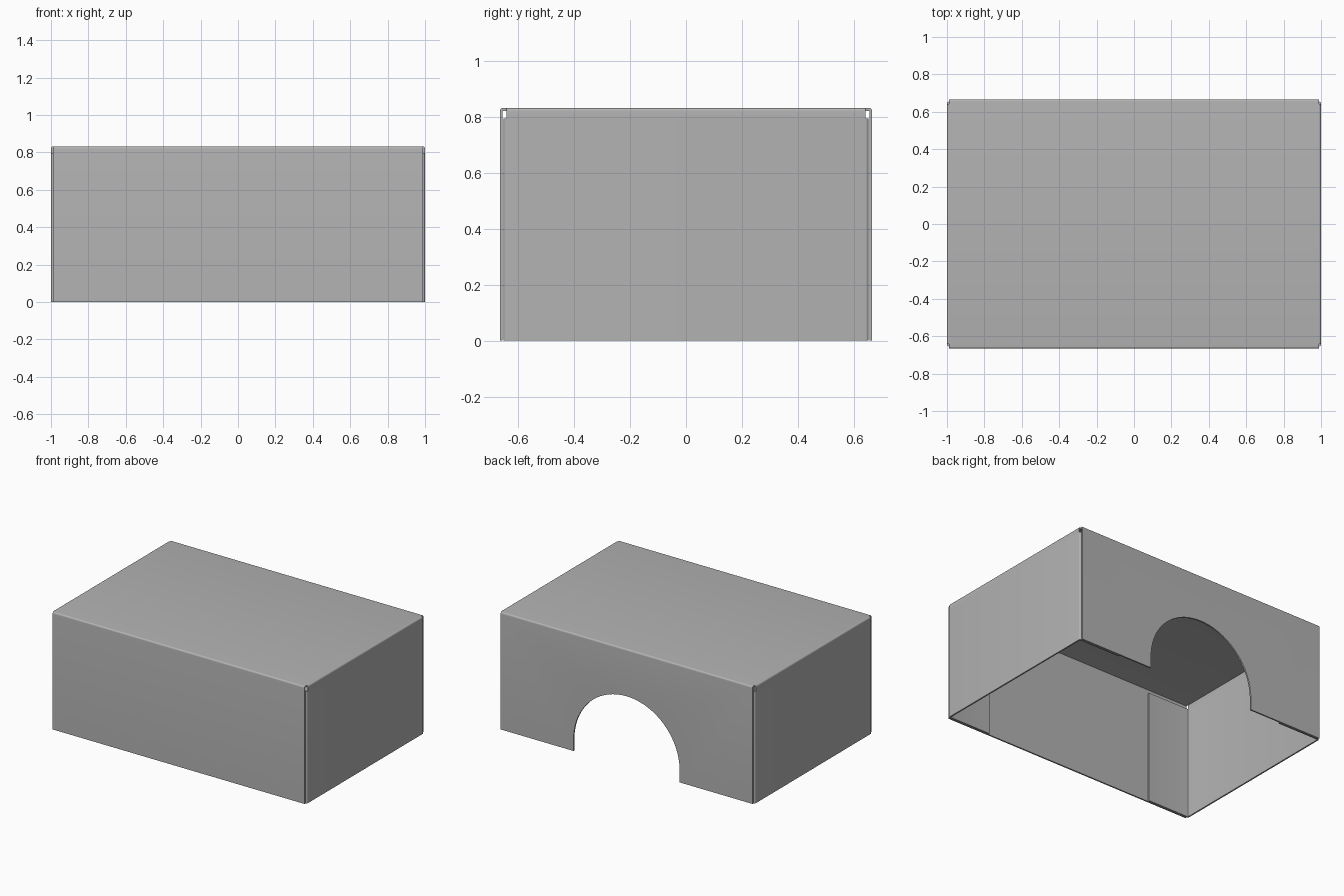
import bpy, bmesh, math
from mathutils import Vector

old = bpy.data.objects.get("Cube")
if old:
    bpy.data.objects.remove(old, do_unlink=True)

LENGTH, DEPTH, HEIGHT = 2.0, 1.333, 0.833
SHEET = 0.0104          # metal thickness
BEND = 0.0115           # outer bend radius
TAB = 0.333             # width of the inner corner tabs
TAB_TOP = 0.795         # height of the tabs, leaving a relief gap above
ARCH_R, ARCH_BASE = 0.4167, 0.083

metal = bpy.data.materials.new("grey metal")
metal.use_nodes = True
colour = (0.45, 0.45, 0.45, 1)
metal.diffuse_color = colour
metal.node_tree.nodes["Principled BSDF"].inputs["Base Color"].default_value = colour


def bent_outline(corners, steps=6):
    """Closed outline of a sheet whose outer face follows corners, with rounded bends."""
    pts = [Vector(c) for c in corners]
    right = lambda d: Vector((d.y, -d.x))
    rows = []
    for i, p in enumerate(pts):
        d_in = (p - pts[i - 1]).normalized() if i else (pts[1] - p).normalized()
        d_out = (pts[i + 1] - p).normalized() if i + 1 < len(pts) else d_in
        if d_in.dot(d_out) > 0.9:
            rows.append((p, right(d_in)))
            continue
        centre = p - d_in * BEND + d_out * BEND
        for k in range(steps + 1):
            a = math.pi / 2 * k / steps
            out = -d_out * math.cos(a) + d_in * math.sin(a)
            rows.append((centre + out * BEND, -out))
    outer = [p for p, n in rows]
    inner = [p + n * SHEET for p, n in rows]
    return outer + inner[::-1]


def extrude(name, outline, place, start, end):
    """Extrude a 2D outline; place(a, b, depth) gives the 3D position."""
    bm = bmesh.new()
    ends = [[bm.verts.new(place(p[0], p[1], d)) for p in outline] for d in (start, end)]
    n = len(outline)
    for ring in ends:
        bm.faces.new(ring)
    for i in range(n):
        j = (i + 1) % n
        bm.faces.new((ends[0][i], ends[0][j], ends[1][j], ends[1][i]))
    bmesh.ops.recalc_face_normals(bm, faces=bm.faces)
    mesh = bpy.data.meshes.new(name)
    bm.to_mesh(mesh)
    bm.free()
    obj = bpy.data.objects.new(name, mesh)
    bpy.context.collection.objects.link(obj)
    mesh.materials.append(metal)
    return obj


def smooth(obj):
    bpy.ops.object.select_all(action="DESELECT")
    obj.select_set(True)
    bpy.context.view_layer.objects.active = obj
    bpy.ops.object.shade_smooth_by_angle(angle=math.radians(30))


# Top with front and back walls folded down
hy, hx = DEPTH / 2, LENGTH / 2
channel = bent_outline([(-hy, 0), (-hy, HEIGHT), (hy, HEIGHT), (hy, 0)])
cover = extrude("top_front_and_back", channel, lambda a, b, d: (d, a, b),
                -hx + BEND, hx - BEND)

# Arched opening in the back wall
arch = [(ARCH_R * math.cos(math.pi * k / 48), ARCH_BASE + ARCH_R * math.sin(math.pi * k / 48))
        for k in range(49)]
arch += [(-ARCH_R, -0.1), (ARCH_R, -0.1)]
cutter = extrude("arch_cutter", arch, lambda a, b, d: (a, d, b), hy - 0.1, hy + 0.1)
cutter.hide_render = True
cutter.hide_viewport = True
cut = cover.modifiers.new("arch", "BOOLEAN")
cut.operation = "DIFFERENCE"
cut.solver = "EXACT"
cut.object = cutter
bpy.context.view_layer.objects.active = cover
bpy.ops.object.modifier_apply(modifier=cut.name)
bpy.data.objects.remove(cutter, do_unlink=True)
smooth(cover)

# Side walls with tabs folded behind the front and back walls
tab_y = hy - SHEET - 0.002
side_plan = bent_outline([(hx - TAB, tab_y), (hx, tab_y), (hx, -tab_y), (hx - TAB, -tab_y)])
upper_bend = bent_outline([(hx - BEND - 0.001, HEIGHT), (hx, HEIGHT), (hx, TAB_TOP)])
for side, s in (("left", 1), ("right", -1)):
    smooth(extrude(side + "_wall_and_tabs", side_plan,
                   lambda a, b, d: (s * a, b, d), 0, TAB_TOP))
    smooth(extrude(side + "_upper_bend", upper_bend,
                   lambda a, b, d: (s * a, d, b), -tab_y + BEND, tab_y - BEND))
